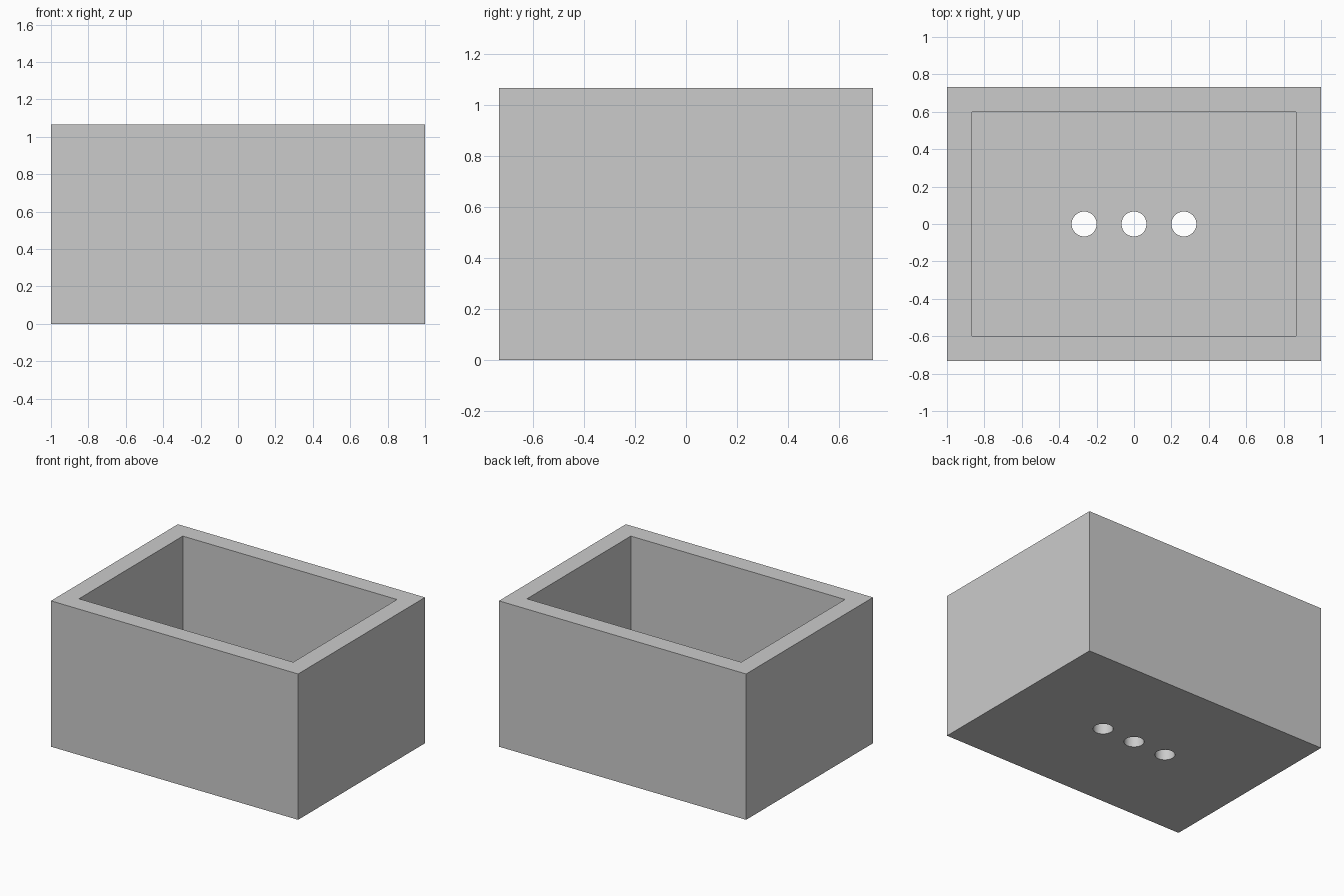
import bpy
import math

cube = bpy.data.objects.get("Cube")
if cube:
    bpy.data.objects.remove(cube, do_unlink=True)

WIDTH, DEPTH, HEIGHT = 2.0, 1.4667, 1.0667
WALL = 0.1333
HOLE_RADIUS, HOLE_SPACING = 0.0667, 0.2667

grey = bpy.data.materials.new("plain grey")
grey.use_nodes = True
grey.diffuse_color = (0.6, 0.6, 0.6, 1)
grey.node_tree.nodes["Principled BSDF"].inputs["Base Color"].default_value = grey.diffuse_color


def box(name, size, bottom):
    """Box centred on x and y, resting at the given height."""
    bpy.ops.mesh.primitive_cube_add(size=1, location=(0, 0, bottom + size[2] / 2))
    obj = bpy.context.object
    obj.name = name
    obj.scale = size
    bpy.ops.object.transform_apply(location=True, rotation=False, scale=True)
    obj.data.materials.append(grey)
    return obj


def cut(target, cutter):
    """Subtract the cutter from the target and remove the cutter."""
    cutter.hide_render = True
    mod = target.modifiers.new("cut", 'BOOLEAN')
    mod.operation = 'DIFFERENCE'
    mod.solver = 'EXACT'
    mod.object = cutter
    bpy.ops.object.select_all(action='DESELECT')
    bpy.context.view_layer.objects.active = target
    target.select_set(True)
    bpy.ops.object.modifier_apply(modifier=mod.name)
    bpy.data.objects.remove(cutter, do_unlink=True)


# Open-topped planter body with thick walls and floor
planter = box("planter_box", (WIDTH, DEPTH, HEIGHT), 0)
cut(planter, box("cavity_cutter", (WIDTH - 2 * WALL, DEPTH - 2 * WALL, HEIGHT), WALL))

# Row of round drain holes through the floor
for i in (-1, 0, 1):
    bpy.ops.mesh.primitive_cylinder_add(vertices=48, radius=HOLE_RADIUS, depth=4 * WALL,
                                        location=(i * HOLE_SPACING, 0, 0))
    drain = bpy.context.object
    drain.name = "drain_cutter"
    drain.data.materials.append(grey)
    cut(planter, drain)

# Smooth hole walls, sharp box edges
bpy.ops.object.shade_smooth_by_angle(angle=math.radians(30))
